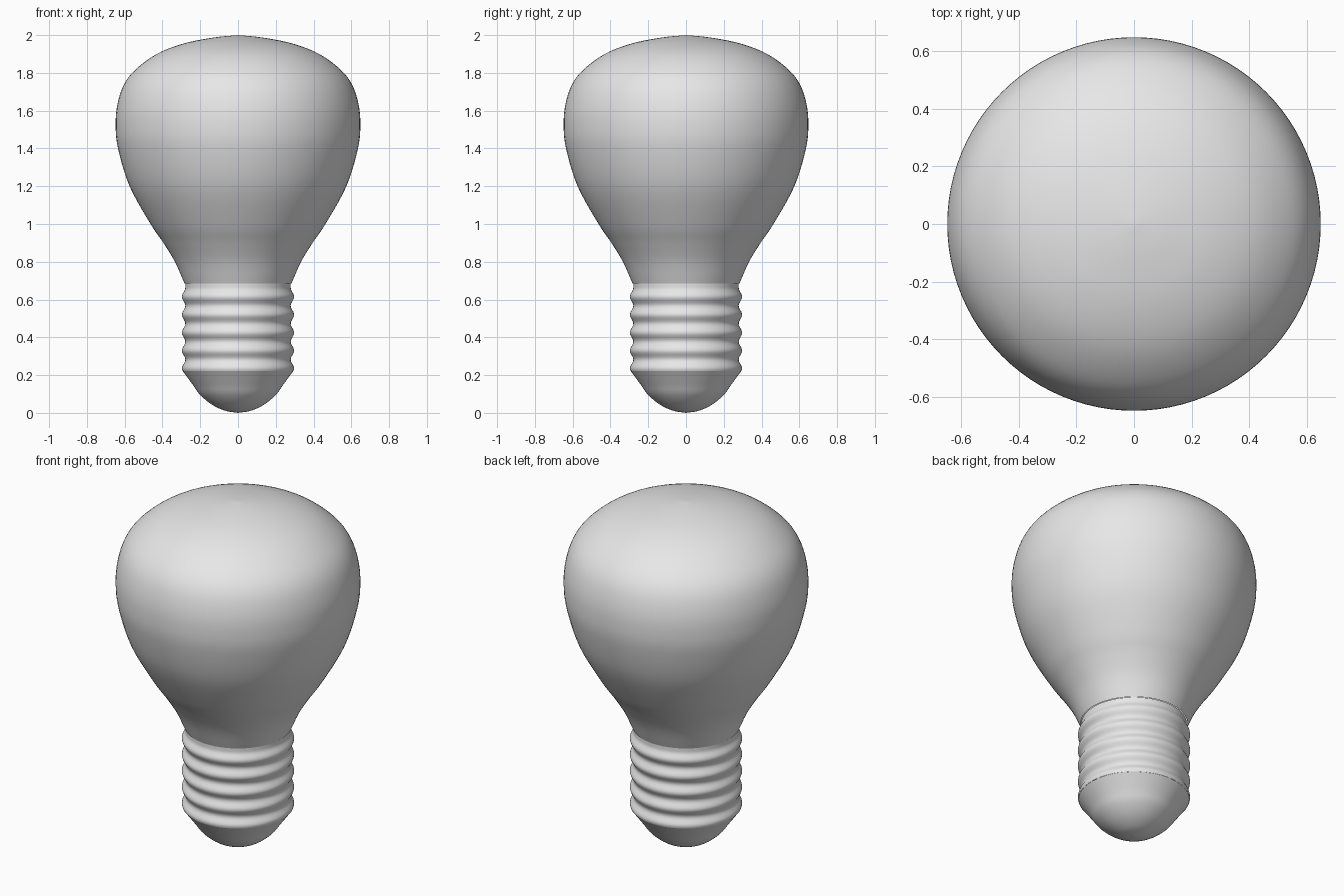
import bpy
import bmesh
import math
from mathutils import Vector

SEGMENTS = 96

cube = bpy.data.objects.get("Cube")
if cube:
    bpy.data.objects.remove(cube, do_unlink=True)

# One plain grey for the whole lamp
grey = bpy.data.materials.new("light_grey")
grey.use_nodes = True
grey.diffuse_color = (0.8, 0.8, 0.8, 1)
grey.node_tree.nodes["Principled BSDF"].inputs["Base Color"].default_value = (0.8, 0.8, 0.8, 1)


def smooth_profile(points, steps=5):
    """Catmull-Rom curve through (radius, height) points."""
    p = [Vector(q) for q in points]
    p = [2 * p[0] - p[1]] + p + [2 * p[-1] - p[-2]]
    out = []
    for a, b, c, d in zip(p, p[1:], p[2:], p[3:]):
        for i in range(steps):
            t = i / steps
            out.append(b + (c - a) * t / 2 + (2 * a - 5 * b + 4 * c - d) * t * t / 2
                       + (3 * b - a - 3 * c + d) * t ** 3 / 2)
    return out + [p[-2]]


def lathe(name, profile):
    """Revolve a profile, listed from bottom to top, around the z axis."""
    bm = bmesh.new()
    verts = [bm.verts.new((max(r, 0), 0, z)) for r, z in profile]
    edges = [bm.edges.new(pair) for pair in zip(verts, verts[1:])]
    bmesh.ops.spin(bm, geom=verts + edges, axis=(0, 0, 1), cent=(0, 0, 0),
                   angle=math.tau, steps=SEGMENTS, use_duplicate=False)
    bmesh.ops.remove_doubles(bm, verts=bm.verts, dist=0.0001)
    bmesh.ops.recalc_face_normals(bm, faces=bm.faces)
    # Outward normals: faces must point away from the axis
    side = max(bm.faces, key=lambda f: f.calc_center_median().xy.length)
    if side.normal.xy.dot(side.calc_center_median().xy) < 0:
        bmesh.ops.reverse_faces(bm, faces=bm.faces)
    for face in bm.faces:
        face.smooth = True
    mesh = bpy.data.meshes.new(name)
    bm.to_mesh(mesh)
    bm.free()
    mesh.materials.append(grey)
    obj = bpy.data.objects.new(name, mesh)
    bpy.context.collection.objects.link(obj)
    return obj


# Glass bulb, from neck to crown
lathe("glass_bulb", smooth_profile([
    (0.283, 0.685), (0.334, 0.8), (0.395, 0.9), (0.463, 1.0), (0.574, 1.2),
    (0.635, 1.4), (0.648, 1.53), (0.637, 1.64), (0.603, 1.74), (0.54, 1.82),
    (0.43, 1.9), (0.29, 1.955), (0.13, 1.987), (0, 2.0)]))

# Screw base with five rounded ridges
BOTTOM, TOP, FIRST, PITCH = 0.222, 0.685, 0.235, 0.095
COUNT = 60
screw = []
for i in range(COUNT + 1):
    z = BOTTOM + (TOP - BOTTOM) * i / COUNT
    wave = math.cos(math.tau * (z - FIRST) / PITCH)
    if z > FIRST + 4.5 * PITCH:
        wave = -1
    screw.append((0.288 + 0.009 * wave, z))
lathe("screw_base", screw)

# Rounded contact tip
lathe("contact_tip", smooth_profile([
    (0, 0), (0.07, 0.012), (0.14, 0.045), (0.2, 0.095),
    (0.24, 0.15), (0.293, 0.222)]))
